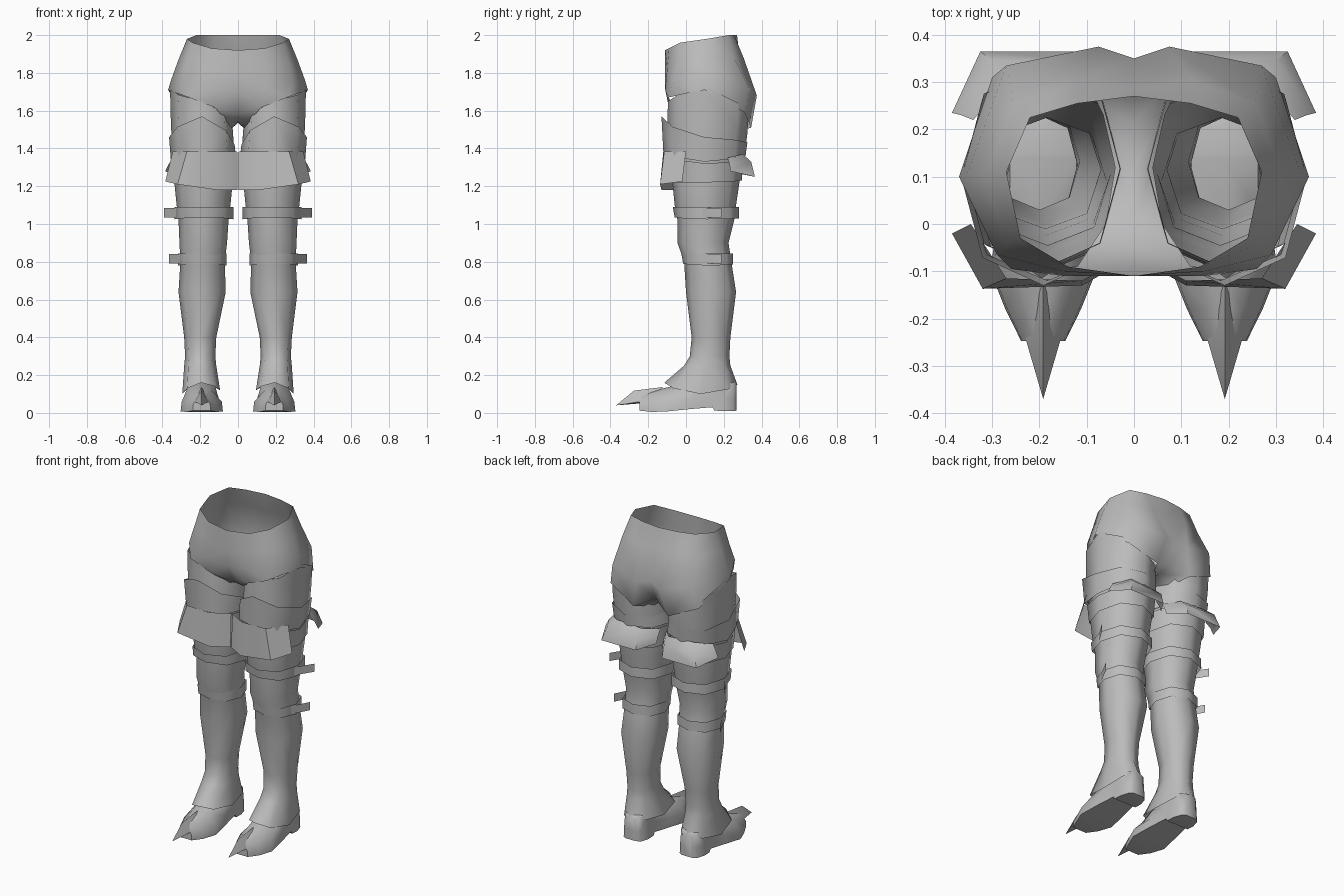
import bpy
import bmesh
import math

cube = bpy.data.objects.get("Cube")
if cube:
    bpy.data.objects.remove(cube)

GREY = (0.5, 0.5, 0.5, 1)
metal = bpy.data.materials.new("plain grey")
metal.use_nodes = True
metal.diffuse_color = GREY
metal.node_tree.nodes["Principled BSDF"].inputs["Base Color"].default_value = GREY


def build(name, verts, faces, angle):
    """Make one part and mirror it to the other side."""
    mesh = bpy.data.meshes.new(name)
    mesh.from_pydata(verts, [], faces)
    bm = bmesh.new()
    bm.from_mesh(mesh)
    bmesh.ops.remove_doubles(bm, verts=bm.verts, dist=0.0005)
    bmesh.ops.recalc_face_normals(bm, faces=bm.faces)
    bm.to_mesh(mesh)
    bm.free()
    mesh.materials.append(metal)
    obj = bpy.data.objects.new(name, mesh)
    bpy.context.collection.objects.link(obj)
    mirror = obj.modifiers.new("other side", 'MIRROR')
    mirror.use_clip = True
    bpy.ops.object.select_all(action='DESELECT')
    obj.select_set(True)
    bpy.context.view_layer.objects.active = obj
    bpy.ops.object.shade_smooth_by_angle(angle=math.radians(angle))


def skin(rows, closed=False, caps=False, start=0):
    """Points and faces of a sheet through equal-length rows."""
    n = len(rows[0])
    verts = [p for row in rows for p in row]
    faces = []
    for r in range(len(rows) - 1):
        for c in range(n if closed else n - 1):
            d = (c + 1) % n
            faces.append((r * n + c, r * n + d, (r + 1) * n + d, (r + 1) * n + c))
    if caps:
        faces += [tuple(range(n)), tuple(range(len(verts) - n, len(verts)))]
    return verts, [tuple(i + start for i in f) for f in faces]


def ring(z, x0, x1, y0, y1, sides=8):
    """Ring in a box; z is one height or (front, outer, back, inner)."""
    front, outer, back, inner = z if isinstance(z, tuple) else (z,) * 4
    points = []
    for i in range(sides):
        a = math.tau * i / sides
        c, s = math.cos(a), math.sin(a)
        bulge = 1.05 if i % 2 else 1
        height = (outer if c > 0 else inner) * c * c + (back if s > 0 else front) * s * s
        points.append(((x0 + x1) / 2 + c * bulge * (x1 - x0) / 2,
                       (y0 + y1) / 2 + s * bulge * (y1 - y0) / 2, height))
    return points


def tube(name, *specs):
    build(name, *skin([ring(*s) for s in specs], closed=True), angle=80)


# Pelvis shell, front centre round to back centre
pelvis_rows = [
    [(0, -.11, 1.92), (.14, -.09, 1.93), (.24, -.03, 1.96), (.27, .11, 1.98),
     (.22, .225, 2), (.12, .255, 2), (0, .27, 2)],
    [(0, -.11, 1.8), (.15, -.1, 1.82), (.27, -.04, 1.85), (.315, .1, 1.87),
     (.255, .255, 1.88), (.12, .305, 1.88), (0, .285, 1.88)],
    [(0, -.105, 1.7), (.15, -.11, 1.71), (.29, -.065, 1.75), (.355, .1, 1.76),
     (.27, .335, 1.72), (.075, .375, 1.68), (0, .35, 1.7)],
    [(0, -.05, 1.58), (.12, -.09, 1.615), (.26, -.095, 1.67), (.37, .1, 1.71),
     (.3, .31, 1.59), (.12, .345, 1.51), (0, .3, 1.57)],
]

# Crotch strip between the leg openings, welded to the shell
crotch_rows = [
    [(0, -.05, 1.58), (0, .02, 1.545), (0, .12, 1.535), (0, .22, 1.54), (0, .3, 1.57)],
    [(.12, -.09, 1.615), (.06, 0, 1.54), (.04, .12, 1.5), (.065, .23, 1.48), (.12, .345, 1.51)],
]
shell_verts, shell_faces = skin(pelvis_rows)
crotch_verts, crotch_faces = skin(crotch_rows, start=len(shell_verts))
build("pelvis", shell_verts + crotch_verts, shell_faces + crotch_faces, angle=85)

# Layered leg coverings
tube("upper_thigh",
     ((1.65, 1.72, 1.56, 1.53), .03, .36, -.095, .33),
     ((1.52, 1.52, 1.48, 1.46), .025, .355, -.1, .325),
     (1.36, .02, .345, -.1, .31))
tube("thigh_cover",
     ((1.57, 1.46, 1.43, 1.42), .018, .365, -.13, .325),
     ((1.38, 1.33, 1.36, 1.35), .01, .355, -.12, .315))
tube("thigh_band",
     ((1.36, 1.32, 1.34, 1.34), .015, .35, -.095, .305),
     ((1.22, 1.22, 1.23, 1.22), .02, .345, -.08, .295))
tube("leg",
     (1.36, .025, .34, -.09, .3),
     (1.2, .03, .335, -.07, .28),
     (1.1, .04, .325, -.06, .265),
     (1.02, .05, .315, -.045, .255),
     (.9, .058, .31, -.045, .225),
     (.8, .07, .305, -.01, .24),
     (.64, .065, .315, 0, .265),
     (.4, .115, .285, .03, .235),
     (.3, .12, .28, .02, .23),
     (.25, .115, .285, -.01, .235),
     ((.16, .1, .15, .12), .095, .295, -.115, .272))

# Flared hip plates
build("front_plate", *skin([
    [(.004, -.06, 1.385), (.11, -.12, 1.385), (.27, -.115, 1.385), (.345, 0, 1.385)],
    [(.002, -.07, 1.18), (.11, -.13, 1.18), (.32, -.137, 1.21), (.385, -.02, 1.225)],
]), angle=30)
build("back_plate", *skin([
    [(.02, .22, 1.35), (.09, .3, 1.36), (.27, .3, 1.37), (.34, .22, 1.35)],
    [(.02, .25, 1.3), (.09, .345, 1.32), (.3, .345, 1.33), (.365, .23, 1.32)],
    [(.02, .26, 1.27), (.09, .365, 1.25), (.325, .365, 1.25), (.385, .235, 1.28)],
]), angle=50)

# Straps with loose tabs on the outer side
for label, z, x0, x1, y0, y1, reach in (
        ("upper", 1.06, .025, .335, -.07, .28, .392),
        ("lower", .815, .06, .318, -.025, .25, .364)):
    tube(label + "_strap",
         (z + .03, x0, x1, y0, y1),
         ((z - .025, z - .035, z - .03, z - .035), x0, x1, y0 + .01, y1))
    build(label + "_strap_tab", *skin([
        [(x1 - .01, .08, z + h), (reach, .187, z + h)] for h in (.025, -.025)]), angle=30)

# Shoe lofted from heel to toe
FOOT_X = .192


def shoe_section(y, width, top_width, low, high):
    profile = [(-width, low), (-width * .95, low + (high - low) * .4), (-top_width, high - .015),
               (0, high), (top_width, high - .015),
               (width * .95, low + (high - low) * .4), (width, low)]
    return [(FOOT_X + x, y, z) for x, z in profile]


build("shoe", *skin([shoe_section(*s) for s in (
    (.268, .035, .03, .012, .16),
    (.25, .06, .05, .01, .17),
    (.2, .075, .065, .01, .18),
    (.15, .075, .07, .012, .18),
    (.14, .075, .07, .03, .18),
    (.02, .095, .07, .02, .16),
    (-.1, .112, .05, .008, .135),
    (-.18, .08, .035, .005, .115),
    (-.247, .047, .018, .012, .1))], closed=True, caps=True), angle=55)

# Pointed toe spike
spike = [(-.038, -.24, .06), (0, -.12, .137), (.038, -.24, .06),
         (0, -.275, .118), (0, -.37, .04), (0, -.245, .05)]
build("toe_spike", [(FOOT_X + x, y, z) for x, y, z in spike],
      [(0, 1, 3), (1, 2, 3), (0, 3, 4), (3, 2, 4), (0, 4, 5), (4, 2, 5)], angle=30)
